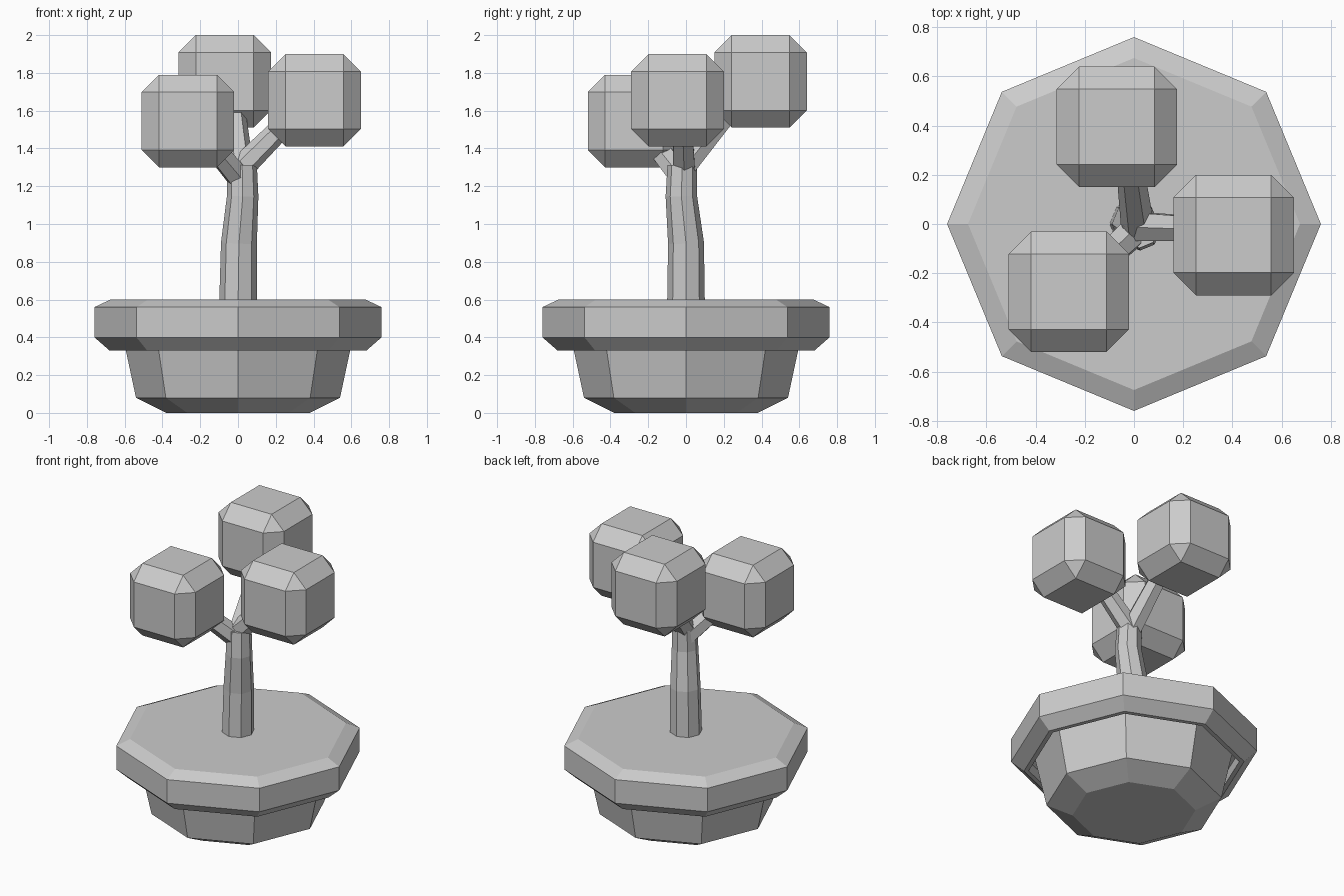
import bpy, bmesh, math
from mathutils import Vector

if "Cube" in bpy.data.objects:
    bpy.data.objects.remove(bpy.data.objects["Cube"])


def loft(name, rings, cap=True, closed=False):
    """Skin a list of equal-length vertex rings with flat quads."""
    bm = bmesh.new()
    rows = [[bm.verts.new(p) for p in ring] for ring in rings]
    n = len(rows[0])
    pairs = list(zip(rows, rows[1:]))
    if closed:
        pairs.append((rows[-1], rows[0]))
    for a, b in pairs:
        for i in range(n):
            j = (i + 1) % n
            bm.faces.new((a[i], a[j], b[j], b[i]))
    if cap:
        bm.faces.new(rows[0][::-1])
        bm.faces.new(rows[-1])
    bmesh.ops.recalc_face_normals(bm, faces=bm.faces)
    mesh = bpy.data.meshes.new(name)
    bm.to_mesh(mesh)
    bm.free()
    obj = bpy.data.objects.new(name, mesh)
    bpy.context.collection.objects.link(obj)
    return obj


def lathe(name, profile, sides=8):
    step = math.tau / sides
    return loft(name, [[(r * math.cos(i * step), r * math.sin(i * step), z)
                        for i in range(sides)] for r, z in profile])


def tube(name, path, sides):
    """Tapered limb through (x, y, z, radius) points."""
    pts = [Vector(p[:3]) for p in path]
    rings = []
    for k, p in enumerate(pts):
        d = (pts[min(k + 1, len(pts) - 1)] - pts[max(k - 1, 0)]).normalized()
        u = (Vector((1, 0, 0)) - d * d.x).normalized()
        v = d.cross(u)
        rings.append([p + path[k][3] * (u * math.cos(t) + v * math.sin(t))
                      for t in (i * math.tau / sides for i in range(sides))])
    return loft(name, rings)


# Pot: octagonal body and chamfered rim with a recess under it
lathe("pot_body", [(0.38, 0), (0.54, 0.08), (0.615, 0.43)])
lathe("pot_rim", [(0.60, 0.42), (0.65, 0.40), (0.65, 0.33), (0.68, 0.33),
                  (0.76, 0.40), (0.76, 0.56), (0.675, 0.60)])

# Trunk with a slight lean
tube("trunk", [(0, 0, 0.56, 0.10), (0.005, 0, 0.90, 0.095),
               (0.025, -0.025, 1.15, 0.083), (0.022, -0.02, 1.31, 0.078)], 8)

# Branches, each ending inside a chamfered foliage cube
limbs = {
    "left": ((0.01, -0.02, 1.24), (-0.20, -0.22, 1.49), (-0.265, -0.275, 1.545)),
    "right": ((0.0, -0.01, 1.28), (0.28, -0.02, 1.56), (0.405, -0.045, 1.655)),
    "back": ((0.015, -0.01, 1.30), (-0.02, 0.26, 1.63), (-0.07, 0.395, 1.755)),
}
for side, (start, end, centre) in limbs.items():
    tube(side + "_branch", [(*start, 0.068), (*end, 0.055)], 6)
    bpy.ops.mesh.primitive_cube_add(size=0.49, location=centre)
    cube = bpy.context.object
    cube.name = side + "_foliage"
    bevel = cube.modifiers.new("chamfer", 'BEVEL')
    bevel.width = 0.092
    bevel.segments = 1
